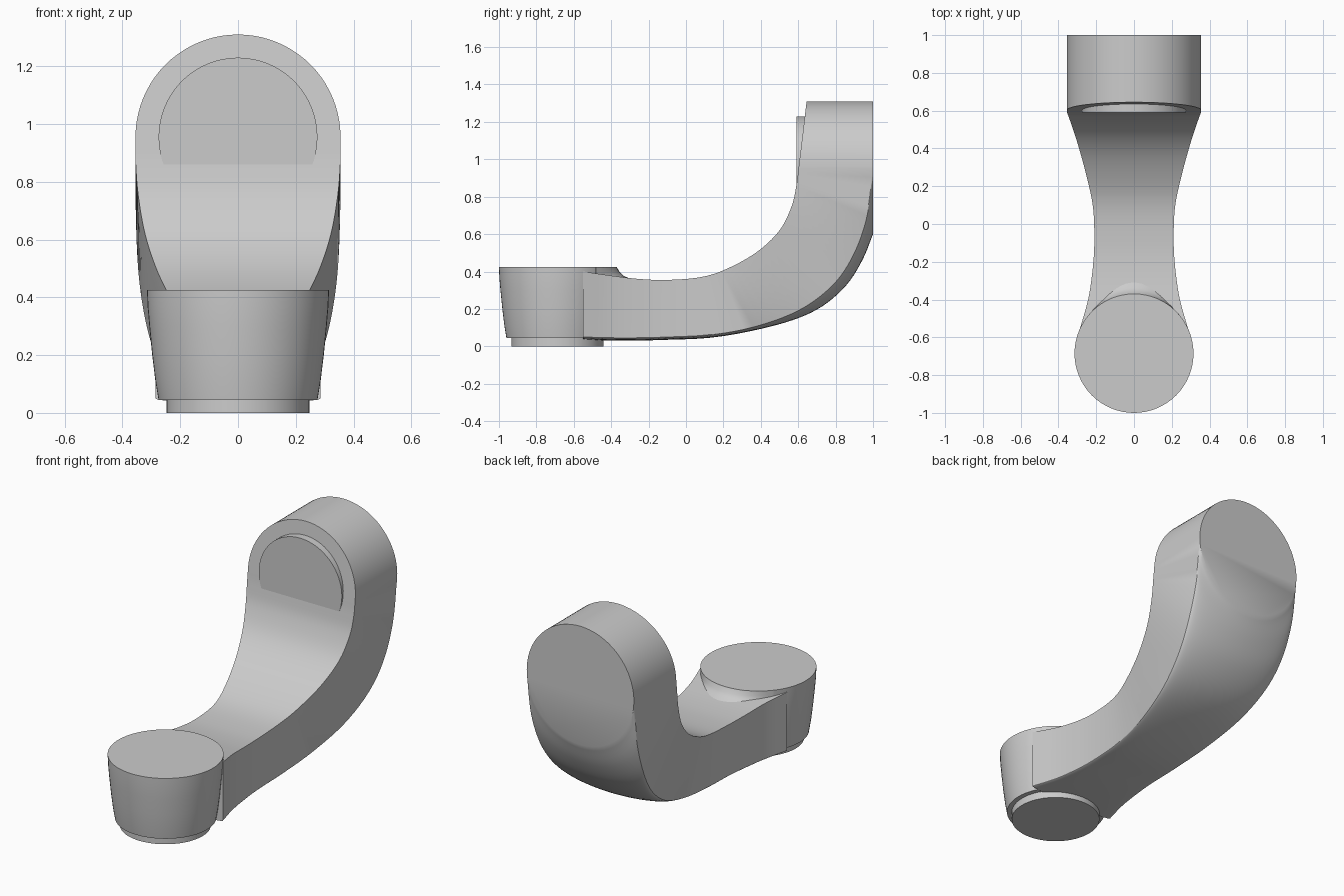
import bpy, bmesh, math
from mathutils import Vector

if "Cube" in bpy.data.objects:
    bpy.data.objects.remove(bpy.data.objects["Cube"])

grey = bpy.data.materials.new("plain grey")
grey.diffuse_color = (0.6, 0.6, 0.6, 1)
grey.use_nodes = True
grey.node_tree.nodes["Principled BSDF"].inputs["Base Color"].default_value = grey.diffuse_color


def finish(name, bm, angle=30):
    bmesh.ops.recalc_face_normals(bm, faces=bm.faces)
    me = bpy.data.meshes.new(name)
    bm.to_mesh(me)
    bm.free()
    ob = bpy.data.objects.new(name, me)
    me.materials.append(grey)
    bpy.context.collection.objects.link(ob)
    bpy.ops.object.select_all(action='DESELECT')
    ob.select_set(True)
    bpy.context.view_layer.objects.active = ob
    bpy.ops.object.shade_smooth_by_angle(angle=math.radians(angle))
    return ob


def loft(name, rings, angle=30):
    """Closed rings of equal length, skinned and capped."""
    bm = bmesh.new()
    vs = [[bm.verts.new(p) for p in r] for r in rings]
    n = len(vs[0])
    for a, b in zip(vs, vs[1:]):
        for i in range(n):
            j = (i + 1) % n
            bm.faces.new((a[i], a[j], b[j], b[i]))
    bm.faces.new(vs[0])
    bm.faces.new(vs[-1])
    return finish(name, bm, angle)


def lathe(name, profile, cy, n=64):
    return loft(name, [[(r * math.cos(2 * math.pi * i / n),
                         cy + r * math.sin(2 * math.pi * i / n), z)
                        for i in range(n)] for r, z in profile])


def spline(pts, steps):
    """Catmull-Rom through rows of numbers."""
    P = [Vector(p) for p in pts]
    P = [2 * P[0] - P[1]] + P + [2 * P[-1] - P[-2]]
    out = []
    for k in range(1, len(P) - 2):
        a, b, c, d = P[k - 1:k + 3]
        for s in range(steps):
            t = s / steps
            out.append(0.5 * (2 * b + (c - a) * t + (2 * a - 5 * b + 4 * c - d) * t * t
                              + (3 * b - a - 3 * c + d) * t ** 3))
    return out + [P[-2]]


# Curved arm: top edge (y, z), side lower edge (y, z), underside centre (y, z), half width
stations = [
    (-.55, .400, -.55, .050, -.55, .034, .285),
    (-.40, .378, -.40, .046, -.40, .031, .243),
    (-.25, .360, -.25, .046, -.25, .031, .220),
    (-.10, .355, -.10, .050, -.10, .035, .210),
    (.08, .370, .12, .062, .12, .045, .216),
    (.22, .415, .36, .105, .34, .080, .243),
    (.38, .505, .60, .195, .57, .140, .285),
    (.50, .620, .78, .330, .73, .215, .322),
    (.565, .750, .89, .490, .86, .330, .345),
    (.590, .860, .965, .700, .945, .465, .354),
    (.602, .955, 1.0, .955, 1.0, .600, .355),
]
rings = []
ARC = 28
for ty, tz, cy, cz, by, bz, w in spline(stations, 5):
    ring = [(-w, ty, tz), (w, ty, tz)]
    for i in range(ARC + 1):
        t = math.pi * i / ARC
        s = math.sin(t)
        ring.append((w * math.cos(t), cy + (by - cy) * s, cz + (bz - cz) * s))
    rings.append(ring)
# The last ring is bent, so the lower half disc and the hidden seam are capped apart
bm = bmesh.new()
vs = [[bm.verts.new(p) for p in r] for r in rings]
n = len(vs[0])
for a, b in zip(vs, vs[1:]):
    for i in range(n):
        j = (i + 1) % n
        bm.faces.new((a[i], a[j], b[j], b[i]))
bm.faces.new(vs[0])
bm.faces.new(vs[-1][2:])
bm.faces.new((vs[-1][0], vs[-1][1], vs[-1][2], vs[-1][-1]))
finish("arm", bm, 25)

# Rounded upper head with a slightly leaning front face
arc = [(.355 * math.cos(math.pi * i / 40), .955 + .355 * math.sin(math.pi * i / 40))
       for i in range(41)]
loft("head", [[(x, .602 + (z - .955) * .121, z) for x, z in arc],
              [(x, 1.0, z) for x, z in arc]])

# Round boss standing out of the head
loft("head_boss", [[(.275 * math.cos(2 * math.pi * i / 64), y,
                     .955 + .275 * math.sin(2 * math.pi * i / 64)) for i in range(64)]
                   for y in (.59, .72)])

# Tapered front hub and the foot disc below it
lathe("hub", [(.275, .045), (.286, .11), (.297, .2), (.307, .3), (.313, .37), (.315, .425)], -.685)
lathe("foot", [(.247, 0), (.247, .06)], -.687)

# Small fillet where the arm top meets the hub
fillet = []
for k in range(17):
    a = math.radians(-50 + 100 * k / 16)
    f = math.cos(a * 90 / 50) ** 2
    row = [(.300, .35), (.300, .424), (.315, .424), (.315 + .014 * f, .398),
           (.315 + .034 * f, .378), (.315 + .07 * f, .362), (.315 + .07 * f, .35)]
    fillet.append([(r * math.sin(a), -.685 + r * math.cos(a), z) for r, z in row])
loft("hub_fillet", fillet, 40)
